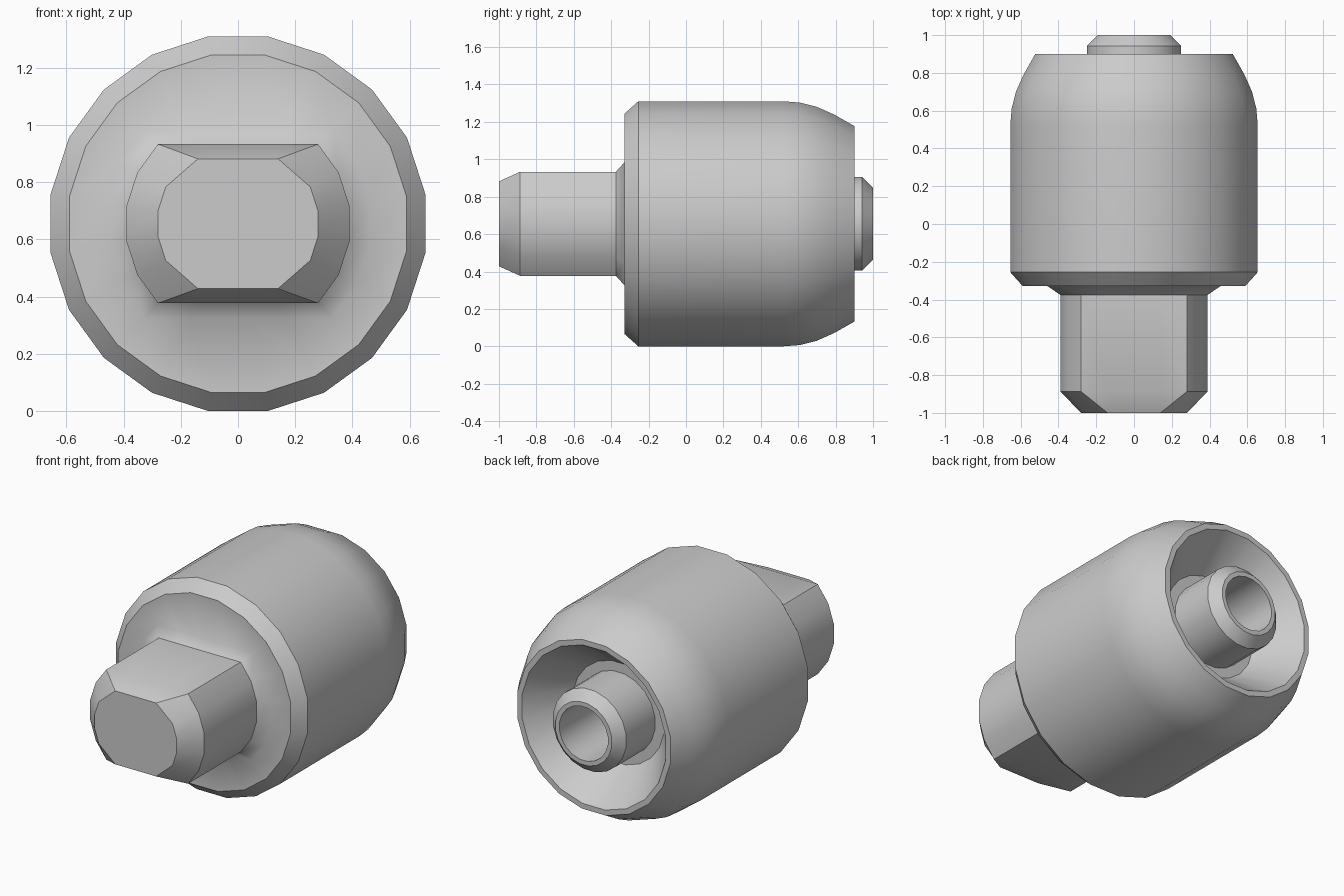
import bpy, bmesh, math

if "Cube" in bpy.data.objects:
    bpy.data.objects.remove(bpy.data.objects["Cube"])

N = 20          # sides of every round section
CZ = 0.655      # height of the axis above the ground


def quadrant(r, corner=None):
    """First-quadrant points of a 20-gon with flat distance r; a corner gives it flat top and bottom."""
    R = r / math.cos(math.pi / N)
    pts = [(R * math.cos(math.radians(a)), R * math.sin(math.radians(a))) for a in (9, 27, 45, 63, 81)]
    if corner:
        cx, cz = corner
        pts[2:] = [(cx, cz), (cx * 0.51, cz), (cx * 0.16, cz)]
    return pts


def ring(y, r, corner=None):
    q = quadrant(r, corner)
    half = q + [(-x, z) for x, z in reversed(q)]
    full = half + [(x, -z) for x, z in reversed(half)]
    return [(x, y, z + CZ) for x, z in full]


def loft(name, rings, cap_start=False, cap_end=False, blend=None):
    """Skin the rings; edges over 30 degrees stay sharp except around the blended ring."""
    bm = bmesh.new()
    loops = [[bm.verts.new(p) for p in r] for r in rings]
    for a, b in zip(loops, loops[1:]):
        for i in range(N):
            j = (i + 1) % N
            bm.faces.new((a[i], b[i], b[j], a[j]))
    if cap_start:
        bm.faces.new(loops[0])
    if cap_end:
        bm.faces.new(list(reversed(loops[-1])))
    bm.normal_update()
    for f in bm.faces:
        f.smooth = True
    for e in bm.edges:
        e.smooth = e.calc_face_angle(0) < math.radians(30)
    if blend is not None:
        for v in loops[blend]:
            for e in v.link_edges:
                e.smooth = True
        # keep the outer rim of the blended face crisp
        for i in range(N):
            bm.edges.get((loops[blend + 1][i], loops[blend + 1][(i + 1) % N])).smooth = False
    me = bpy.data.meshes.new(name)
    bm.to_mesh(me)
    bm.free()
    ob = bpy.data.objects.new(name, me)
    bpy.context.collection.objects.link(ob)
    return ob


# Housing: flat-sided shank, flared base, barrel, rounded shoulder, conical recess
loft("housing_with_shank", [
    ring(-1.0, 0.28, (0.14, 0.227)),
    ring(-0.887, 0.39, (0.28, 0.278)),
    ring(-0.375, 0.39, (0.28, 0.278)),
    ring(-0.328, 0.46, (0.33, 0.33)),
    ring(-0.328, 0.59),
    ring(-0.255, 0.655),
    ring(0.52, 0.655),
    ring(0.61, 0.648),
    ring(0.70, 0.625),
    ring(0.79, 0.585),
    ring(0.90, 0.523),
    ring(0.90, 0.49),
    ring(0.66, 0.31),
    ring(0.66, 0.22),
], cap_start=True, blend=3)

# Hollow post standing in the recess
loft("hollow_post", [
    ring(0.5, 0.25),
    ring(0.942, 0.25),
    ring(1.0, 0.192),
    ring(1.0, 0.165),
    ring(0.45, 0.165),
], cap_end=True)
